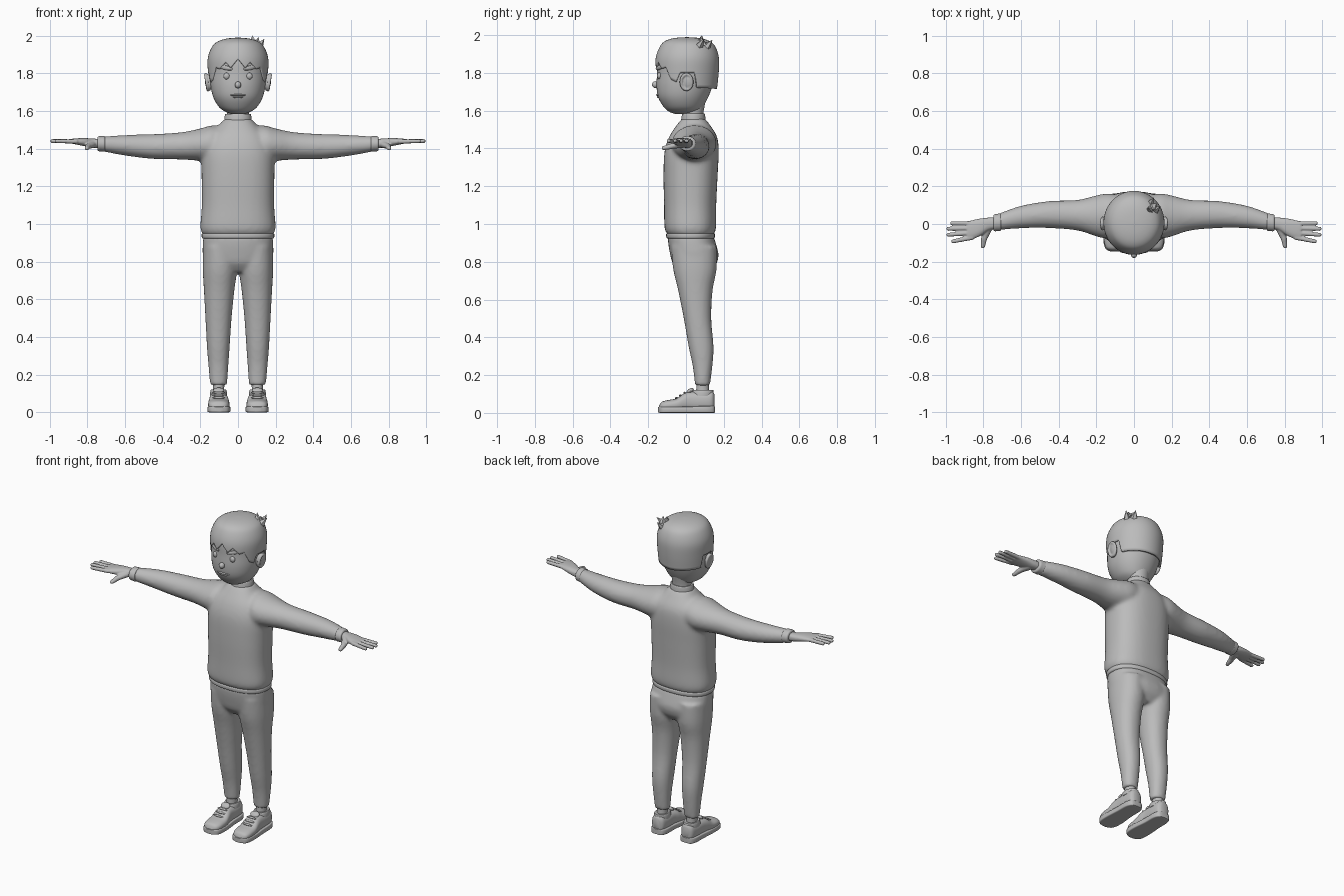
import bpy, bmesh, math
from mathutils import Matrix, Vector, Euler

grey = bpy.data.materials.new("plain_grey")
grey.diffuse_color = (0.5, 0.5, 0.5, 1)


def spline(rows, steps):
    """Catmull-Rom subdivision of a list of equal-length tuples."""
    out = []
    for i in range(len(rows) - 1):
        p = [rows[max(i - 1, 0)], rows[i], rows[i + 1], rows[min(i + 2, len(rows) - 1)]]
        for k in range(steps):
            t = k / steps
            out.append(tuple(0.5 * (2 * b + (c - a) * t + (2 * a - 5 * b + 4 * c - d) * t * t
                                    + (3 * b - a - 3 * c + d) * t ** 3) for a, b, c, d in zip(*p)))
    return out + [rows[-1]]


def skin(bm, rings, caps=True):
    """Join rings of points into a tube."""
    vs = [[bm.verts.new(p) for p in r] for r in rings]
    n = len(vs[0])
    for r, q in zip(vs, vs[1:]):
        for i in range(n):
            bm.faces.new((r[i], r[(i + 1) % n], q[(i + 1) % n], q[i]))
    if caps:
        bm.faces.new(vs[0])
    bm.faces.new(vs[-1])


def loft(bm, axis, rows, n=32, steps=4, power=2.0):
    """Rows are (position along axis, min a, max a, min b, max b)."""
    rings = []
    for t, a0, a1, b0, b1 in spline(rows, steps):
        ring = []
        for i in range(n):
            w = 2 * math.pi * i / n
            c, s = math.cos(w), math.sin(w)
            a = (a0 + a1) / 2 + (a1 - a0) / 2 * math.copysign(abs(c) ** (2 / power), c)
            b = (b0 + b1) / 2 + (b1 - b0) / 2 * math.copysign(abs(s) ** (2 / power), s)
            ring.append({'X': (t, a, b), 'Y': (a, t, b), 'Z': (a, b, t)}[axis])
        rings.append(ring)
    skin(bm, rings)


def blob(bm, loc, size, rot=(0, 0, 0), seg=20):
    m = Matrix.LocRotScale(Vector(loc), Euler(rot), Vector(size))
    bmesh.ops.create_uvsphere(bm, u_segments=seg, v_segments=seg // 2, radius=1, matrix=m)


def rod(bm, p, q, r0, r1, squash=1.0):
    """Round-ended tapered finger from p to q."""
    p, q = Vector(p), Vector(q)
    for i in range(13):
        r = r0 + (r1 - r0) * i / 12
        blob(bm, p.lerp(q, i / 12), (r, r, r * squash), seg=12)


def mirror(bm):
    new = bmesh.ops.duplicate(bm, geom=bm.verts[:] + bm.edges[:] + bm.faces[:])["geom"]
    for v in new:
        if isinstance(v, bmesh.types.BMVert):
            v.co.x *= -1


def finish(name, bm, voxel=0, smooth=6, angle=40, shell=0):
    bmesh.ops.recalc_face_normals(bm, faces=bm.faces)
    me = bpy.data.meshes.new(name)
    bm.to_mesh(me)
    bm.free()
    me.materials.append(grey)
    me.shade_smooth()
    me.set_sharp_from_angle(angle=math.radians(angle))
    ob = bpy.data.objects.new(name, me)
    bpy.context.collection.objects.link(ob)
    if voxel:
        m = ob.modifiers.new("fuse", 'REMESH')
        m.mode, m.voxel_size, m.use_smooth_shade = 'VOXEL', voxel, True
        m = ob.modifiers.new("soften", 'SMOOTH')
        m.factor, m.iterations = 0.5, smooth
    if shell:
        m = ob.modifiers.new("thickness", 'SOLIDIFY')
        m.thickness, m.offset = shell, 0
    return ob


def sym(rows):
    """(z, half width, y0, y1) to loft rows."""
    return [(z, -h, h, a, b) for z, h, a, b in rows]


# Sweater: arms fused with torso
bm = bmesh.new()
loft(bm, 'X', [(.06, -.03, .15, 1.35, 1.52), (.14, -.075, .162, 1.33, 1.523), (.2, -.066, .152, 1.335, 1.507),
               (.3, -.035, .128, 1.342, 1.487), (.45, -.022, .122, 1.345, 1.477),
               (.6, -.023, .097, 1.363, 1.472), (.725, -.034, .053, 1.386, 1.464)])
mirror(bm)
loft(bm, 'Z', sym([(.94, .185, -.095, .145), (.965, .197, -.11, .156), (1.0, .199, -.115, .16),
                   (1.1, .192, -.116, .16), (1.25, .193, -.119, .167), (1.38, .192, -.114, .173),
                   (1.46, .165, -.09, .165), (1.52, .105, -.052, .13), (1.56, .07, -.02, .1)]), 48, power=2.4)
finish("sweater", bm, 0.011, 8)

# Hem, collar and cuffs
bm = bmesh.new()
loft(bm, 'Z', sym([(.922, .185, -.096, .146), (.927, .191, -.103, .152), (.938, .193, -.105, .154),
                   (.949, .191, -.103, .152), (.954, .18, -.09, .14)]), 48, 3, 2.3)
finish("sweater_hem", bm)
bm = bmesh.new()
loft(bm, 'Z', sym([(1.525, .076, -.03, .108), (1.55, .073, -.026, .104), (1.575, .07, -.022, .101),
                   (1.584, .066, -.018, .097), (1.582, .056, -.008, .087)]), 40, 3)
finish("collar", bm)
bm = bmesh.new()
loft(bm, 'X', [(.705, -.03, .05, 1.39, 1.46), (.709, -.037, .056, 1.384, 1.466), (.725, -.038, .054, 1.385, 1.466),
               (.741, -.038, .051, 1.387, 1.465), (.746, -.03, .043, 1.395, 1.457)], 32, 3)
mirror(bm)
finish("cuffs", bm)

# Hands: palm, four fingers, thumb
bm = bmesh.new()
loft(bm, 'X', [(.73, -.026, .036, 1.402, 1.452), (.77, -.034, .034, 1.405, 1.453), (.81, -.06, .03, 1.412, 1.456),
               (.85, -.078, .022, 1.42, 1.455), (.885, -.082, .014, 1.427, 1.452)], 28, 4, 2.4)
for y0, y1, tip in ((.003, .004, .965), (-.022, -.025, .985), (-.047, -.057, .984), (-.072, -.092, .96)):
    rod(bm, (.86, y0, 1.438), (tip, y1, 1.44), .0135, .0115, .95)
rod(bm, (.775, -.02, 1.422), (.795, -.075, 1.412), .025, .017, .8)
rod(bm, (.795, -.075, 1.412), (.802, -.118, 1.402), .017, .0125, .9)
mirror(bm)
finish("hands", bm, 0.0045, 3)

# Trousers: legs fused with hips
bm = bmesh.new()
loft(bm, 'Z', [(.145, .058, .148, .048, .127), (.25, .051, .157, .035, .14), (.35, .044, .165, .014, .146),
               (.5, .034, .173, -.012, .134), (.65, .019, .181, -.042, .141), (.76, .004, .187, -.068, .162),
               (.88, .0, .186, -.08, .163)], power=2.15)
mirror(bm)
loft(bm, 'Z', sym([(.745, .1, -.035, .13), (.79, .17, -.07, .162), (.84, .187, -.084, .172),
                   (.89, .187, -.093, .16), (.935, .184, -.097, .146)]), 48, power=2.4)
finish("trousers", bm, 0.01, 6)

# Ankles
bm = bmesh.new()
loft(bm, 'Z', [(.08, .07, .136, .05, .126), (.12, .073, .133, .054, .122), (.17, .072, .134, .056, .12)], 24)
mirror(bm)
finish("ankles", bm)

# Shoes: upper, sole, opening rim, tongue and laces
bm = bmesh.new()
loft(bm, 'Y', [(-.143, .085, .12, .015, .035), (-.13, .06, .146, .01, .057), (-.1, .047, .157, .01, .067),
               (-.05, .045, .158, .01, .077), (-.01, .05, .154, .01, .104), (.03, .056, .15, .01, .113),
               (.09, .056, .149, .01, .112), (.135, .062, .143, .01, .117), (.15, .08, .126, .02, .1)], 32, 4, 2.5)
mirror(bm)
finish("shoe_uppers", bm, angle=60)
bm = bmesh.new()
loft(bm, 'Y', [(-.147, .085, .12, .002, .03), (-.133, .055, .149, 0, .033), (-.1, .042, .161, 0, .033),
               (-.04, .041, .162, 0, .033), (.04, .049, .157, 0, .035), (.11, .05, .155, 0, .037),
               (.145, .063, .142, 0, .037), (.153, .085, .122, .002, .034)], 32, 4, 7)
mirror(bm)
finish("shoe_soles", bm)
bm = bmesh.new()
loft(bm, 'Z', [(.09, .058, .148, .03, .144), (.108, .059, .147, .032, .146), (.121, .063, .143, .037, .144),
               (.119, .073, .133, .048, .13)], 28, 3)
blob(bm, (.103, .022, .116), (.03, .022, .012), (.6, 0, 0))
for y, z in ((-.052, .079), (-.03, .092), (-.008, .106)):
    blob(bm, (.102, y, z), (.036, .007, .006), (.5, 0, 0), 12)
mirror(bm)
finish("shoe_rims_and_laces", bm)

# Neck and head
bm = bmesh.new()
loft(bm, 'Z', sym([(1.54, .058, -.01, .09), (1.6, .058, -.012, .094), (1.68, .07, -.02, .11)]))
finish("neck", bm)
HEAD = [(1.583, .03, -.06, .05), (1.595, .065, -.09, .07), (1.62, .1, -.118, .09), (1.67, .13, -.147, .117),
        (1.73, .145, -.156, .14), (1.8, .15, -.153, .157), (1.87, .148, -.15, .16), (1.93, .123, -.125, .14),
        (1.965, .08, -.08, .1), (1.975, .01, -.003, .02)]
HAIR = [(1.70, .145, -.15, .156), (1.8, .153, -.157, .167), (1.88, .154, -.154, .168), (1.94, .131, -.131, .148),
        (1.966, .099, -.103, .116), (1.979, .052, -.056, .068), (1.983, .004, .002, .01)]
bm = bmesh.new()
loft(bm, 'Z', sym(HEAD), 48, 5, 2.1)
finish("head", bm, angle=70)


def lerp_table(table, t):
    for p, q in zip(table, table[1:]):
        if t <= q[0]:
            f = (t - p[0]) / (q[0] - p[0])
            return [a + (b - a) * f for a, b in zip(p, q)]
    return table[-1]


# Hair cap with jagged fringe, sideburns, ear gaps and straight nape
LINE = [(0, 1.875), (14, 1.828), (24, 1.858), (38, 1.822), (48, 1.83), (60, 1.765), (70, 1.752),
        (77, 1.80), (104, 1.80), (110, 1.722), (180, 1.715)]
dense = spline(HAIR, 6)
rings = []
for k in range(25):
    ring = []
    for i in range(180):
        deg = i * 2 - 180
        low = lerp_table(LINE, abs(deg))[1]
        z = low + (1.983 - low) * math.sin(k / 24 * math.pi / 2)
        _, h, y0, y1 = lerp_table(dense, z)
        w = math.radians(deg)
        ring.append((h * math.sin(w), (y0 + y1) / 2 - (y1 - y0) / 2 * math.cos(w), z))
    rings.append(ring)
bm = bmesh.new()
skin(bm, rings, caps=False)
finish("hair", bm, angle=50, shell=0.012)

# Tuft on the crown
bm = bmesh.new()
for base, tip, r in (((.085, .075, 1.955), (.075, .085, 2.0), .026), ((.1, .09, 1.945), (.108, .075, 1.992), .026),
                     ((.11, .07, 1.94), (.14, .095, 1.983), .024), ((.09, .11, 1.94), (.105, .14, 1.975), .022)):
    d = Vector(tip) - Vector(base)
    m = Matrix.Translation((Vector(base) + Vector(tip)) / 2) @ d.to_track_quat('Z', 'Y').to_matrix().to_4x4()
    bmesh.ops.create_cone(bm, cap_ends=True, segments=5, radius1=r, radius2=0, depth=d.length, matrix=m)
finish("hair_tuft", bm, angle=20)


def face_y(x, z):
    _, h, y0, y1 = lerp_table(spline(HEAD, 5), z)
    return (y0 + y1) / 2 - (y1 - y0) / 2 * math.sqrt(1 - (x / h) ** 2)


# Eyes and eyebrows
bm = bmesh.new()
blob(bm, (.06, face_y(.06, 1.785), 1.785), (.017, .012, .018))
mirror(bm)
finish("eyes", bm)
bm = bmesh.new()
brow = []
for i in range(13):
    x = .03 + .072 * i / 12
    z, r = 1.822 + .014 * i / 12, .004 + .008 * math.sin(math.pi * (i + 1) / 14)
    y = face_y(x, z)
    brow.append((x, y - .011, y + .01, z - r, z + r))
loft(bm, 'X', brow, 12, 1, 3)
mirror(bm)
finish("eyebrows", bm)

# Nose, mouth and ears
bm = bmesh.new()
blob(bm, (0, -.162, 1.738), (.017, .018, .018))
finish("nose", bm)
bm = bmesh.new()
blob(bm, (0, face_y(0, 1.684) + .006, 1.684), (.042, .014, .006))
blob(bm, (0, face_y(0, 1.672) + .006, 1.673), (.028, .013, .006))
finish("lips", bm)
bm = bmesh.new()
blob(bm, (.157, .003, 1.752), (.016, .035, .046), (0, .12, -.3))
for i in range(24):
    w = 2 * math.pi * i / 24
    blob(bm, (.166 + .006 * math.sin(w), .003 + .029 * math.cos(w), 1.752 + .04 * math.sin(w)), (.009,) * 3, seg=10)
mirror(bm)
finish("ears", bm, 0.004, 2)
